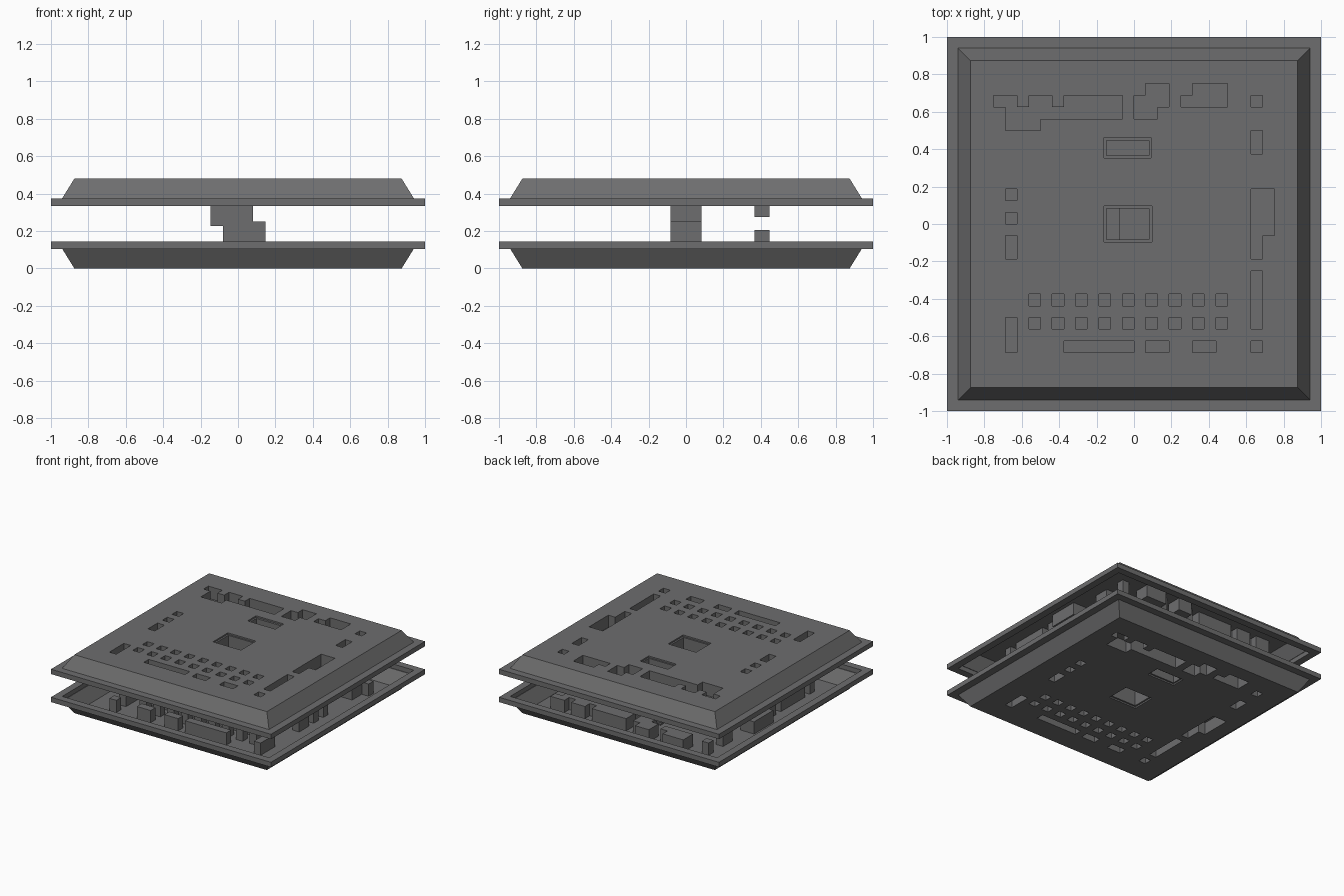
import bpy, bmesh, math

if "Cube" in bpy.data.objects:
    bpy.data.objects.remove(bpy.data.objects["Cube"])

H = 0.48          # overall height of the pair of trays
U = 1 / 16        # layout unit of the small pockets
DEPTH = 0.10      # depth of the small pockets

grey = bpy.data.materials.new("dark_grey_plastic")
grey.diffuse_color = (0.155, 0.155, 0.158, 1)
grey.use_nodes = True
grey.node_tree.nodes["Principled BSDF"].inputs["Base Color"].default_value = grey.diffuse_color

# Small pockets as rectangles (x0, y0, x1, y1) in layout units
pockets = [
    (-12, 10, -10, 11), (-9, 10, -7, 11), (-6, 10, -1, 11), (-11, 9, -1, 10), (-11, 8, -8, 9),
    (1, 11, 3, 12), (0, 10, 3, 11), (0, 9, 2, 10), (4, 10, 8, 11), (5, 11, 8, 12),
    (10, 10, 11, 11), (10, 6, 11, 8), (10, -1, 12, 3), (10, -3, 11, -1),
    (10, -9, 11, -4), (10, -11, 11, -10),
    (-11, 2, -10, 3), (-11, 0, -10, 1), (-11, -3, -10, -1), (-11, -11, -10, -8),
    (-6, -11, 0, -10), (1, -11, 3, -10), (5, -11, 7, -10),
]
# Two rows of nine square key pockets
for y in (-7, -9):
    pockets += [(-9 + 2 * k, y, -8 + 2 * k, y + 1) for k in range(9)]

# All recesses: rectangle and floor height; later ones win
recesses = [(tuple(v * U for v in p), H - DEPTH) for p in pockets]
recesses += [
    ((-0.16, -0.097, 0.095, 0.097), H - 0.012),   # shallow rim of the central well
    ((-0.146, -0.083, 0.081, 0.083), 0.228),      # central well
    ((-0.16, 0.353, 0.092, 0.463), H - 0.012),    # shallow rim of the rear well
    ((-0.146, 0.366, 0.081, 0.446), 0.275),       # rear well
]


def build_tray_mesh():
    bm = bmesh.new()
    edge = 14 * U
    xs = sorted({-edge, edge} | {v for r, z in recesses for v in (r[0], r[2])})
    ys = sorted({-edge, edge} | {v for r, z in recesses for v in (r[1], r[3])})
    cache = {}

    def vert(x, y, z):
        key = (round(x, 5), round(y, 5), round(z, 5))
        if key not in cache:
            cache[key] = bm.verts.new(key)
        return cache[key]

    def height(i, j):
        cx, cy = (xs[i] + xs[i + 1]) / 2, (ys[j] + ys[j + 1]) / 2
        h = H
        for (x0, y0, x1, y1), z in recesses:
            if x0 < cx < x1 and y0 < cy < y1:
                h = z
        return h

    nx, ny = len(xs) - 1, len(ys) - 1
    hs = [[height(i, j) for j in range(ny)] for i in range(nx)]
    # Panel surface, pocket floors and pocket walls
    for i in range(nx):
        for j in range(ny):
            x0, x1, y0, y1, h = xs[i], xs[i + 1], ys[j], ys[j + 1], hs[i][j]
            bm.faces.new([vert(x0, y0, h), vert(x1, y0, h), vert(x1, y1, h), vert(x0, y1, h)])
            if i + 1 < nx and hs[i + 1][j] != h:
                g = hs[i + 1][j]
                bm.faces.new([vert(x1, y0, h), vert(x1, y0, g), vert(x1, y1, g), vert(x1, y1, h)])
            if j + 1 < ny and hs[i][j + 1] != h:
                g = hs[i][j + 1]
                bm.faces.new([vert(x1, y1, h), vert(x1, y1, g), vert(x0, y1, g), vert(x0, y1, h)])

    # Sloped skirt, flange top, outer lip, flange underside, inner lip
    rim = [e for e in bm.edges if e.is_boundary and all(
        max(abs(v.co.x), abs(v.co.y)) > edge - 1e-4 for v in e.verts)]
    size = edge
    for new_size, z in ((0.94, 0.375), (1.0, 0.375), (1.0, 0.335), (0.94, 0.335), (0.94, 0.372)):
        out = bmesh.ops.extrude_edge_only(bm, edges=rim)["geom"]
        for v in (g for g in out if isinstance(g, bmesh.types.BMVert)):
            v.co.x *= new_size / size
            v.co.y *= new_size / size
            v.co.z = z
        rim = [g for g in out if isinstance(g, bmesh.types.BMEdge) and g.is_boundary]
        size = new_size
    bmesh.ops.recalc_face_normals(bm, faces=bm.faces[:])
    # Keep the panel facing outwards
    top = max(bm.faces, key=lambda f: f.calc_center_median().z)
    if top.normal.z < 0:
        bmesh.ops.reverse_faces(bm, faces=bm.faces[:])
    mesh = bpy.data.meshes.new("tray_mesh")
    bm.to_mesh(mesh)
    bm.free()
    mesh.materials.append(grey)
    return mesh


mesh = build_tray_mesh()
upper = bpy.data.objects.new("upper_tray", mesh)
bpy.context.collection.objects.link(upper)

# Lower tray: the same part turned over about the y axis
lower = bpy.data.objects.new("lower_tray", mesh)
lower.rotation_euler = (0, math.pi, 0)
lower.location = (0, 0, H)
bpy.context.collection.objects.link(lower)
